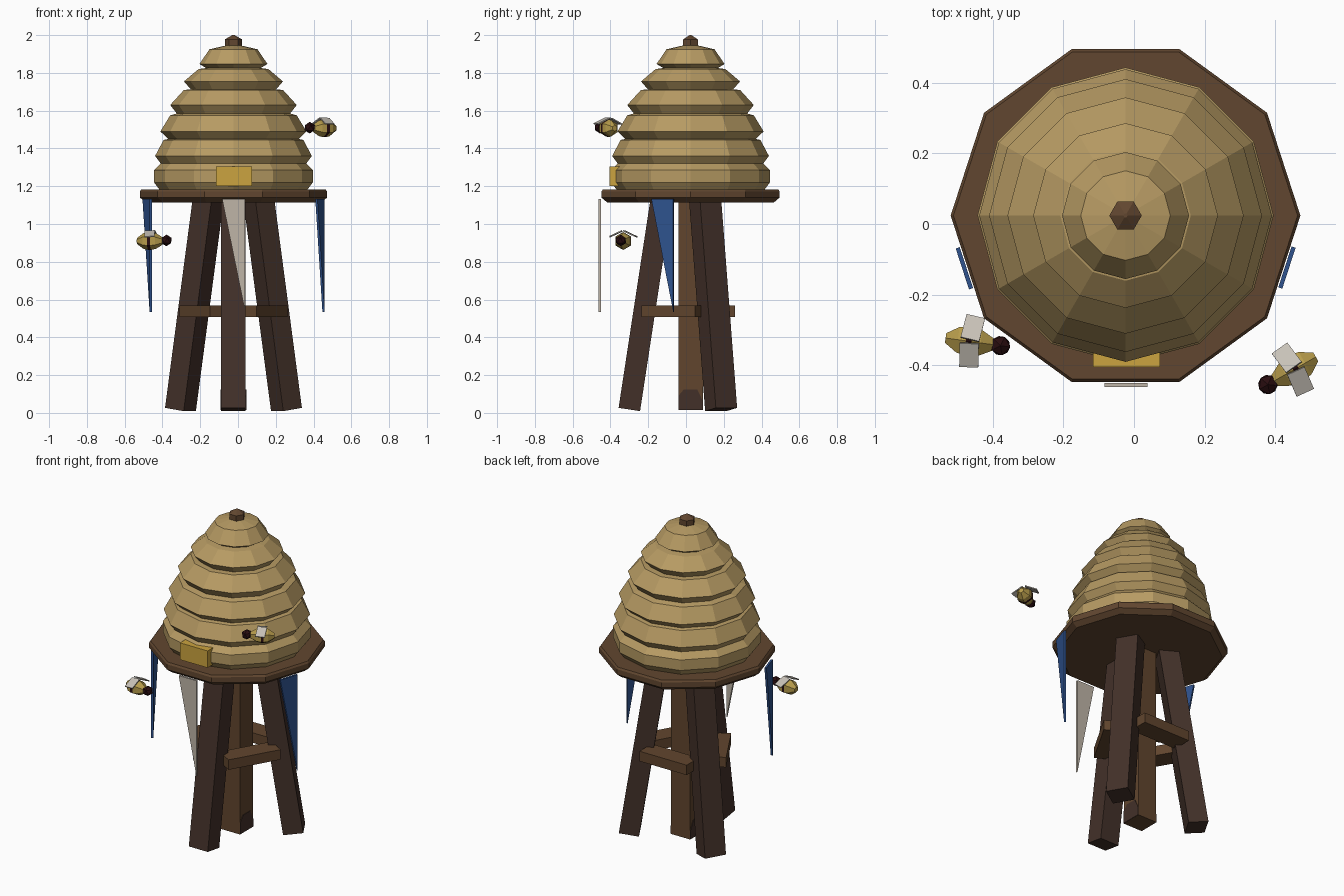
import bpy, bmesh, math
from mathutils import Matrix, Vector

if "Cube" in bpy.data.objects:
    bpy.data.objects.remove(bpy.data.objects["Cube"])

CX, CY = -0.024, 0.024          # axis of the hive


def material(name, rgb):
    m = bpy.data.materials.new(name)
    m.diffuse_color = (*rgb, 1)
    m.use_nodes = True
    m.node_tree.nodes["Principled BSDF"].inputs["Base Color"].default_value = m.diffuse_color
    return m


STRAW = material("straw", (0.47, 0.325, 0.125))
PLANK = material("plank_brown", (0.12, 0.062, 0.029))
DARK = material("dark_wood", (0.055, 0.030, 0.022))
WOOD = material("mid_wood", (0.12, 0.060, 0.027))
BLUE = material("pennant_blue", (0.028, 0.085, 0.27))
CREAM = material("pennant_cream", (0.52, 0.46, 0.39))
GOLD = material("door_gold", (0.60, 0.37, 0.05))
YELLOW = material("bee_yellow", (0.47, 0.33, 0.07))
BLACK = material("bee_dark", (0.022, 0.004, 0.005))
WING = material("wing_white", (0.58, 0.54, 0.48))


def finish(bm, name, mats, matrix=Matrix()):
    bmesh.ops.recalc_face_normals(bm, faces=bm.faces)
    bm.transform(matrix)
    mesh = bpy.data.meshes.new(name)
    bm.to_mesh(mesh)
    bm.free()
    for m in mats:
        mesh.materials.append(m)
    ob = bpy.data.objects.new(name, mesh)
    bpy.context.collection.objects.link(ob)
    return ob


def lathe(name, profile, sides, mats, matrix=Matrix(), band=None):
    """Closed faceted turning of (radius, height) points about z."""
    bm = bmesh.new()
    rings = [[bm.verts.new((r * math.cos(2 * math.pi * k / sides),
                            r * math.sin(2 * math.pi * k / sides), z))
              for k in range(sides)] for r, z in profile]
    for i, (a, b) in enumerate(zip(rings, rings[1:])):
        for k in range(sides):
            n = (k + 1) % sides
            f = bm.faces.new((a[k], a[n], b[n], b[k]))
            f.material_index = 1 if band and i in band else 0
    bm.faces.new(rings[0])
    bm.faces.new(rings[-1])
    return finish(bm, name, mats, matrix)


def box(name, size, mat, matrix):
    bm = bmesh.new()
    bmesh.ops.create_cube(bm, size=1)
    bm.transform(Matrix.Diagonal((*size, 1)))
    return finish(bm, name, [mat], matrix)


def prism(name, points, depth, mat, matrix):
    """Outline in local y-z, extruded along local x and centred."""
    bm = bmesh.new()
    ends = [[bm.verts.new((s * depth / 2, y, z)) for y, z in points] for s in (-1, 1)]
    for e in ends:
        bm.faces.new(e)
    for i in range(len(points)):
        j = (i + 1) % len(points)
        bm.faces.new((ends[0][i], ends[0][j], ends[1][j], ends[1][i]))
    return finish(bm, name, [mat], matrix)


def move(x, y, z):
    return Matrix.Translation((x, y, z))


def turn(deg, axis="Z"):
    return Matrix.Rotation(math.radians(deg), 4, axis)


AXIS = move(CX, CY, 0)

# Platform with a chamfered lower rim
lathe("platform", [(0.465, 1.115), (0.496, 1.14), (0.496, 1.172), (0.488, 1.183)],
      10, [PLANK], AXIS)

# Stepped straw dome, tier by tier
lathe("straw_dome", [
    (0.39, 1.18), (0.42, 1.22), (0.42, 1.285), (0.385, 1.32),
    (0.415, 1.36), (0.37, 1.445), (0.345, 1.45),
    (0.387, 1.49), (0.335, 1.575), (0.30, 1.585),
    (0.335, 1.63), (0.262, 1.71), (0.225, 1.712),
    (0.262, 1.755), (0.185, 1.82), (0.145, 1.826),
    (0.18, 1.847), (0.127, 1.925), (0.04, 1.945)], 12, [STRAW], AXIS)

# Knob on top
lathe("top_knob", [(0.046, 1.935), (0.046, 1.977), (0.006, 2.0)], 6, [PLANK], AXIS)

# Door block
box("door", (0.19, 0.12, 0.105), GOLD, move(-0.021, -0.345, 1.253))

# Central post and its dark foot patches
box("center_post", (0.13, 0.13, 1.11), WOOD, move(CX, CY, 0.57))
prism("post_foot_patch", [(-0.064, 0.016), (0.064, 0.016), (0.064, 0.065),
                          (0.035, 0.125), (-0.035, 0.125), (-0.064, 0.09)],
      0.136, DARK, AXIS)

# Three splayed legs, and planks bracing them
for i, ang in enumerate((-90, 30, 150)):
    foot, head = Vector((0.324, 0, 0.018)), Vector((0.155, 0, 1.125))
    d = head - foot
    tilt = math.degrees(math.atan2(d.x, d.z))
    place = AXIS @ turn(ang) @ Matrix.Translation((foot + head) / 2) @ turn(tilt, "Y")
    box(f"leg_{i + 1}", (0.115, 0.13, d.length), DARK, place)
    box(f"brace_{i + 1}", (0.12, 0.325, 0.062), WOOD,
        AXIS @ turn(ang + 60) @ move(0.176, 0, 0.538))

# Hanging pennants around the rim
for name, ang, mat in (("pennant_left", -162, BLUE), ("pennant_front", -90, CREAM),
                       ("pennant_right", -18, BLUE)):
    prism(name, [(-0.06, 1.132), (0.062, 1.132), (0.062, 0.535)], 0.012, mat,
          AXIS @ turn(ang) @ move(0.481, 0, 0))


def bee(tag, x, y, z, heading):
    """Bee facing local +x."""
    base = move(x, y, z) @ turn(heading)
    lathe(f"bee_body_{tag}", [(0.016, -0.07), (0.042, -0.035), (0.047, -0.012),
                              (0.047, 0.004), (0.042, 0.03), (0.02, 0.066)],
          6, [YELLOW, BLACK], base @ turn(90, "Y"), band=(2,))
    bm = bmesh.new()
    bmesh.ops.create_icosphere(bm, subdivisions=1, radius=0.031)
    finish(bm, f"bee_head_{tag}", [BLACK], base @ move(0.087, 0, 0.003))
    for side, s in (("left", 1), ("right", -1)):
        box(f"bee_wing_{side}_{tag}", (0.054, 0.074, 0.006), WING,
            base @ move(-0.002, 0, 0.056) @ turn(-s * 25, "X") @ turn(-s * 6)
            @ move(0, s * 0.043, 0))


bee("right", 0.455, -0.412, 1.507, 210)
bee("left", -0.465, -0.333, 0.91, -8)
